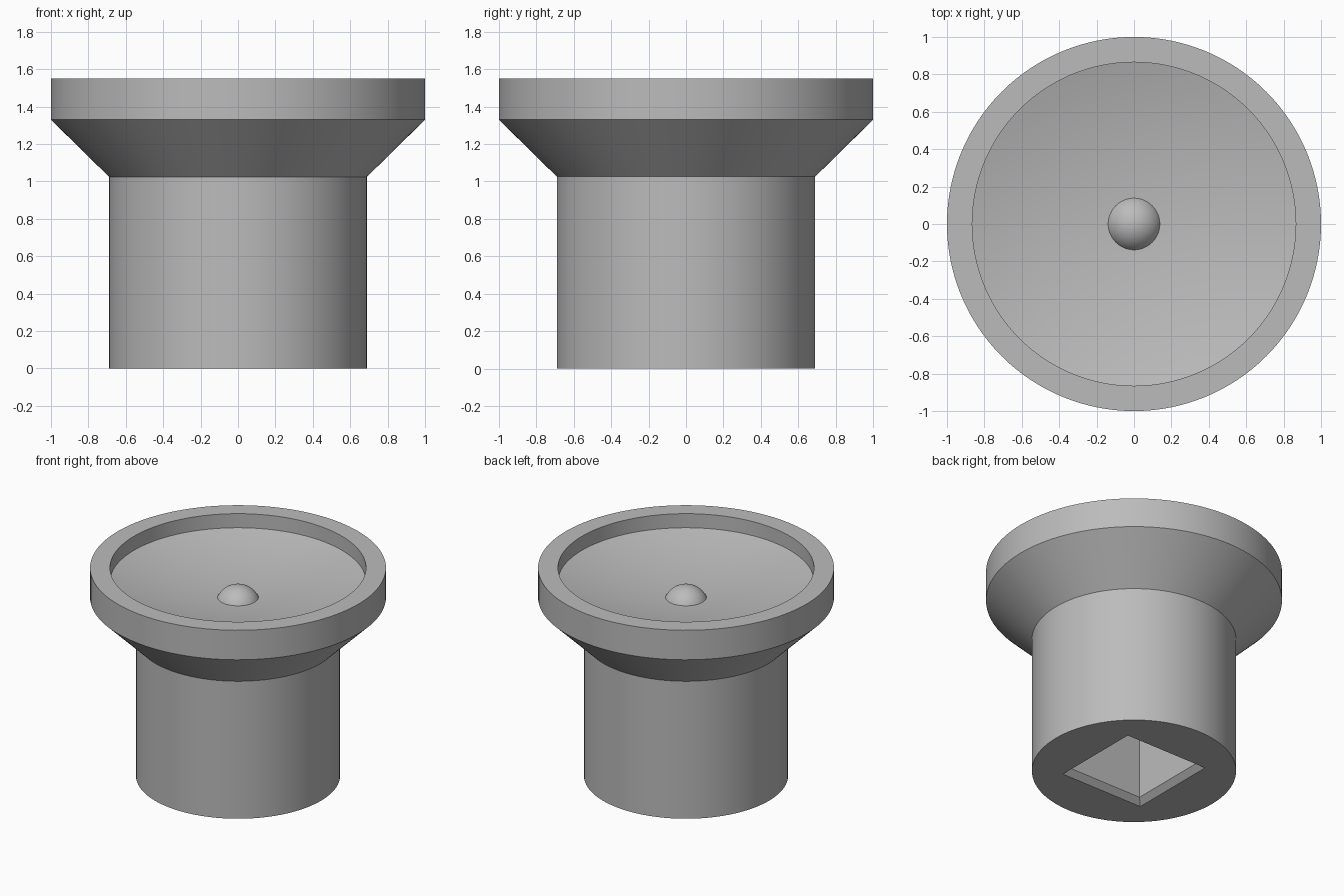
import bpy, bmesh, math

if "Cube" in bpy.data.objects:
    bpy.data.objects.remove(bpy.data.objects["Cube"])

SEGMENTS = 128

grey = bpy.data.materials.new("plain grey")
grey.diffuse_color = (0.5, 0.5, 0.5, 1)
grey.use_nodes = True
grey.node_tree.nodes["Principled BSDF"].inputs["Base Color"].default_value = grey.diffuse_color


def make_object(name, bm):
    bmesh.ops.recalc_face_normals(bm, faces=bm.faces)
    mesh = bpy.data.meshes.new(name)
    bm.to_mesh(mesh)
    bm.free()
    mesh.materials.append(grey)
    obj = bpy.data.objects.new(name, mesh)
    bpy.context.collection.objects.link(obj)
    return obj


def lathe(name, profile):
    """Revolve (radius, z) points around z; both ends lie on the axis."""
    bm = bmesh.new()
    verts = [bm.verts.new((r, 0, z)) for r, z in profile]
    edges = [bm.edges.new(pair) for pair in zip(verts, verts[1:])]
    bmesh.ops.spin(bm, geom=verts + edges, cent=(0, 0, 0), axis=(0, 0, 1),
                   angle=math.tau, steps=SEGMENTS)
    bmesh.ops.remove_doubles(bm, verts=bm.verts, dist=1e-4)
    return make_object(name, bm)


def smooth(obj):
    bpy.ops.object.select_all(action='DESELECT')
    obj.select_set(True)
    bpy.context.view_layer.objects.active = obj
    bpy.ops.object.shade_smooth_by_angle(angle=math.radians(30))


# Round stem, flared head, raised rim and shallow concave dish
dish_r, dish_low, dish_rise = 0.865, 1.327, 0.118
profile = [(0, 0), (0.69, 0), (0.69, 1.025), (1, 1.33), (1, 1.55), (dish_r, 1.55)]
for i in range(12, -1, -1):
    t = i / 12
    profile.append((dish_r * t, dish_low + dish_rise * t * t))
body = lathe("body", profile)

# Square socket with a chamfered mouth, cut into the underside
bm = bmesh.new()
rings = []
for half, z in [(0.381, -0.04), (0.301, 0.04), (0.301, 0.6)]:
    rings.append([bm.verts.new((sx * half, sy * half, z))
                  for sx, sy in ((-1, -1), (1, -1), (1, 1), (-1, 1))])
for low, high in zip(rings, rings[1:]):
    for i in range(4):
        j = (i + 1) % 4
        bm.faces.new((low[i], low[j], high[j], high[i]))
bm.faces.new(rings[0])
bm.faces.new(rings[-1])
cutter = make_object("socket_cutter", bm)
cutter.hide_render = True

cut = body.modifiers.new("socket", 'BOOLEAN')
cut.object = cutter
cut.operation = 'DIFFERENCE'
cut.solver = 'EXACT'
bpy.context.view_layer.objects.active = body
bpy.ops.object.modifier_apply(modifier=cut.name)
bpy.data.objects.remove(cutter)
smooth(body)

# Small domed button in the middle of the dish
radius, centre = 0.155, 1.26
arc = [(0, 1.32)]
for i in range(13):
    a = math.radians(24 + 66 * i / 12)
    arc.append((radius * math.cos(a) if i < 12 else 0, centre + radius * math.sin(a)))
smooth(lathe("centre_button", arc))
